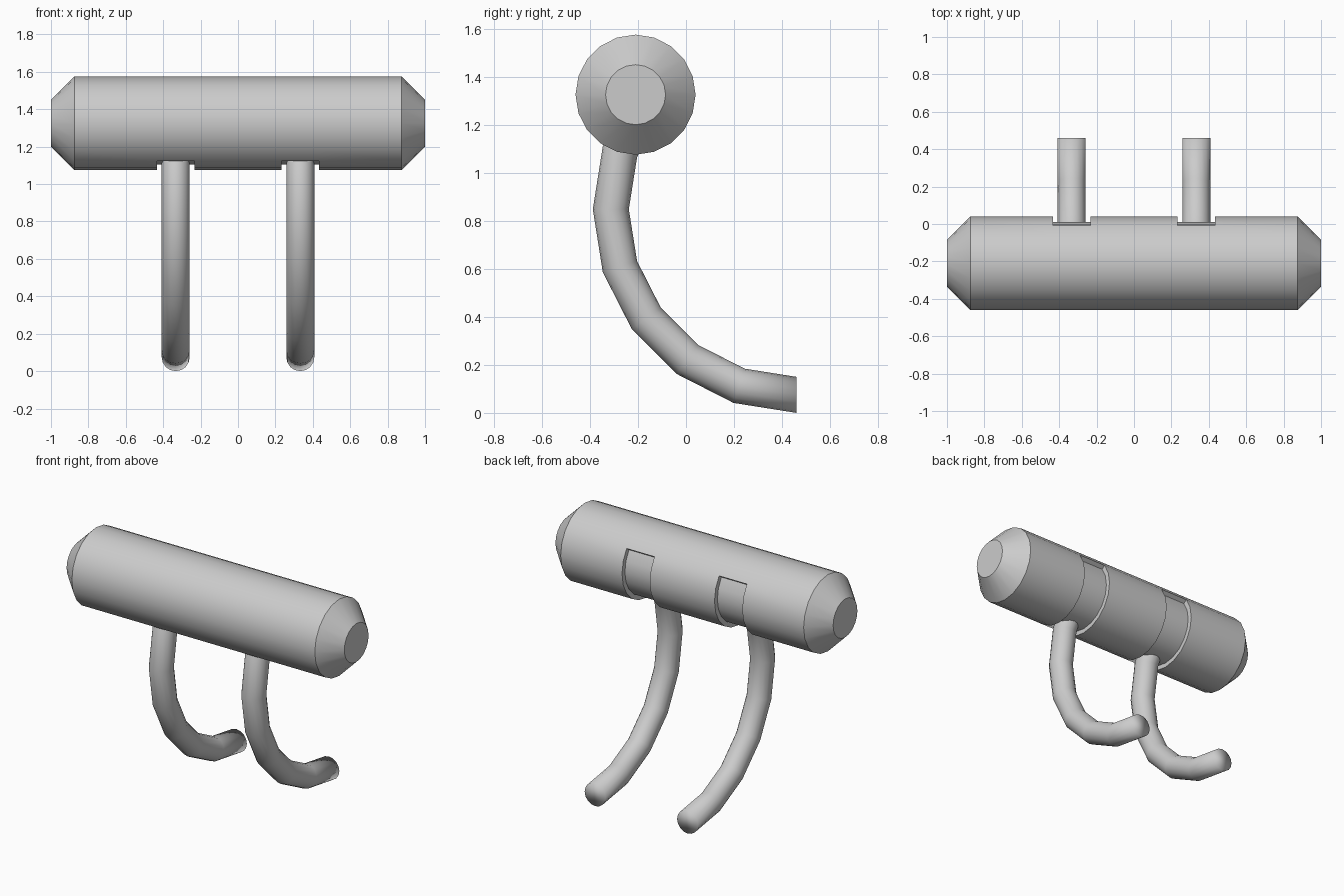
import bpy, bmesh
from math import sin, cos, pi, radians
from mathutils import Vector

if "Cube" in bpy.data.objects:
    bpy.data.objects.remove(bpy.data.objects["Cube"])

STEP = radians(18)          # both the bar and the prong arc use 20-step circles
BAR_Y, BAR_Z = -0.21, 1.325


def loft(bm, rings):
    """Bridge a list of equal point rings and cap both ends; returns faces[row][col]."""
    vs = [[bm.verts.new(p) for p in ring] for ring in rings]
    n = len(vs[0])
    rows = [[bm.faces.new((a[j], a[(j + 1) % n], b[(j + 1) % n], b[j])) for j in range(n)]
            for a, b in zip(vs, vs[1:])]
    bm.faces.new(vs[0])
    bm.faces.new(vs[-1])
    return rows


def finish(bm, name, angle=None):
    bmesh.ops.recalc_face_normals(bm, faces=bm.faces)
    mesh = bpy.data.meshes.new(name)
    bm.to_mesh(mesh)
    bm.free()
    mesh.shade_smooth()
    if angle:
        mesh.set_sharp_from_angle(angle=angle)
    ob = bpy.data.objects.new(name, mesh)
    bpy.context.collection.objects.link(ob)
    return ob


# Bar with tapered ends
profile = [(-1, .125), (-.875, .25), (-.433, .25), (-.233, .25),
           (.233, .25), (.433, .25), (.875, .25), (1, .125)]
bm = bmesh.new()
rows = loft(bm, [[(x, BAR_Y + r * cos(j * STEP), BAR_Z + r * sin(j * STEP))
                  for j in range(20)] for x, r in profile])

# Shallow recesses round the back and underside (from 36 to -126 degrees)
for row in (2, 4):
    pocket = [rows[row][j % 20] for j in range(-7, 2)]
    res = bmesh.ops.extrude_face_region(bm, geom=pocket)
    for v in res["geom"]:
        if isinstance(v, bmesh.types.BMVert):
            v.co.y = BAR_Y + (v.co.y - BAR_Y) * 0.88
            v.co.z = BAR_Z + (v.co.z - BAR_Z) * 0.88
    old = [f for f in pocket if f.is_valid]
    if old:
        bmesh.ops.delete(bm, geom=old, context='FACES_ONLY')
loose = [v for v in bm.verts if not v.link_faces]
bmesh.ops.delete(bm, geom=loose, context='VERTS')
finish(bm, "bar", radians(30))


# Two curved prongs: a quarter arc that carries on up into the bar
def prong(name, x, big=0.773, small=0.075, sides=16):
    rings = []
    for i in range(-2, 6):
        out = Vector((0, -cos(i * STEP), -sin(i * STEP)))
        mid = Vector((x, 0.46, 0.848)) + out * big
        rings.append([mid + small * (out * cos(t) + Vector((sin(t), 0, 0)))
                      for t in (2 * pi * j / sides for j in range(sides))])
    bm = bmesh.new()
    loft(bm, rings)
    finish(bm, name)


prong("left_prong", -0.333)
prong("right_prong", 0.333)
